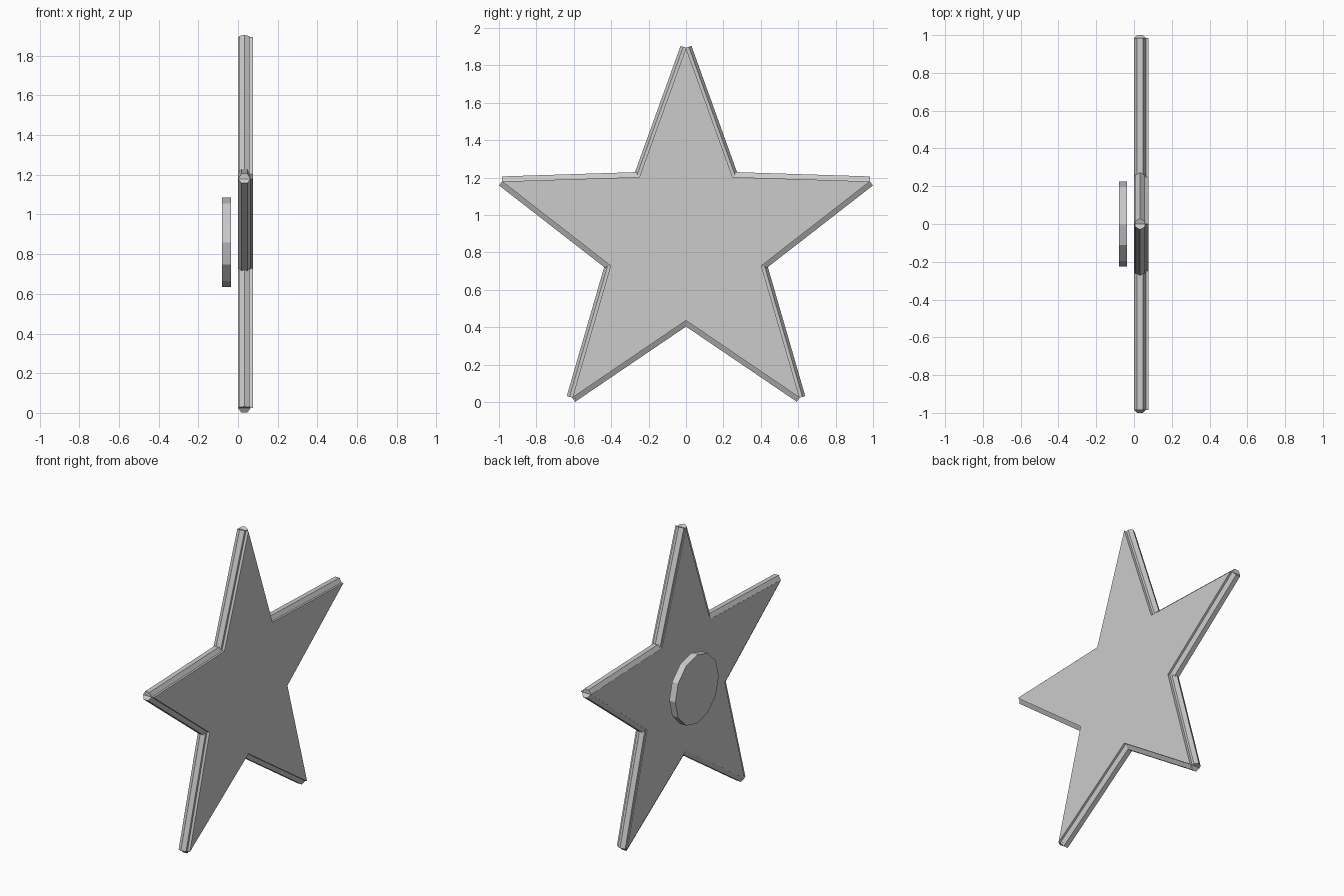
import bpy, bmesh
from math import sin, cos, pi, tau
from mathutils import Vector

if "Cube" in bpy.data.objects:
    bpy.data.objects.remove(bpy.data.objects["Cube"])

X = Vector((1, 0, 0))
CENTER_Z = 0.86


def prism(name, ring, path):
    """Extrude a flat ring of points along a vector and close both ends."""
    bm = bmesh.new()
    face = bm.faces.new([bm.verts.new(p) for p in ring])
    ext = bmesh.ops.extrude_face_region(bm, geom=[face], use_keep_orig=True)
    verts = [g for g in ext["geom"] if isinstance(g, bmesh.types.BMVert)]
    bmesh.ops.translate(bm, vec=path, verts=verts)
    bmesh.ops.recalc_face_normals(bm, faces=bm.faces)
    mesh = bpy.data.meshes.new(name)
    bm.to_mesh(mesh)
    bm.free()
    obj = bpy.data.objects.new(name, mesh)
    bpy.context.collection.objects.link(obj)
    return obj


def ring(center, u, v, radius, sides):
    return [center + radius * (u * cos(tau * i / sides) + v * sin(tau * i / sides))
            for i in range(sides)]


# Star outline in the YZ plane, alternating tips and notches
outline = []
for i in range(10):
    r = 1.034 if i % 2 == 0 else 0.424
    outline.append(Vector((0, r * sin(i * pi / 5), CENTER_Z + r * cos(i * pi / 5))))

# Star plate
prism("star_plate", outline, X * 0.076)

# Six-sided rim bars along every edge; steep bars are rolled a quarter turn
for i in range(10):
    a = outline[i] + X * 0.032
    b = outline[(i + 1) % 10] + X * 0.032
    d = (b - a).normalized()
    n = d.cross(X)
    u, v = (n, X) if abs(d.z) > 0.8 else (X, n)
    prism(f"rim_bar_{i + 1}", ring(a, u, v, 0.031, 6), b - a)

# Twelve-sided disc behind the star
disc_center = Vector((-0.08, 0, CENTER_Z))
prism("back_disc", ring(disc_center, Vector((0, 1, 0)), Vector((0, 0, 1)), 0.225, 12), X * 0.044)
